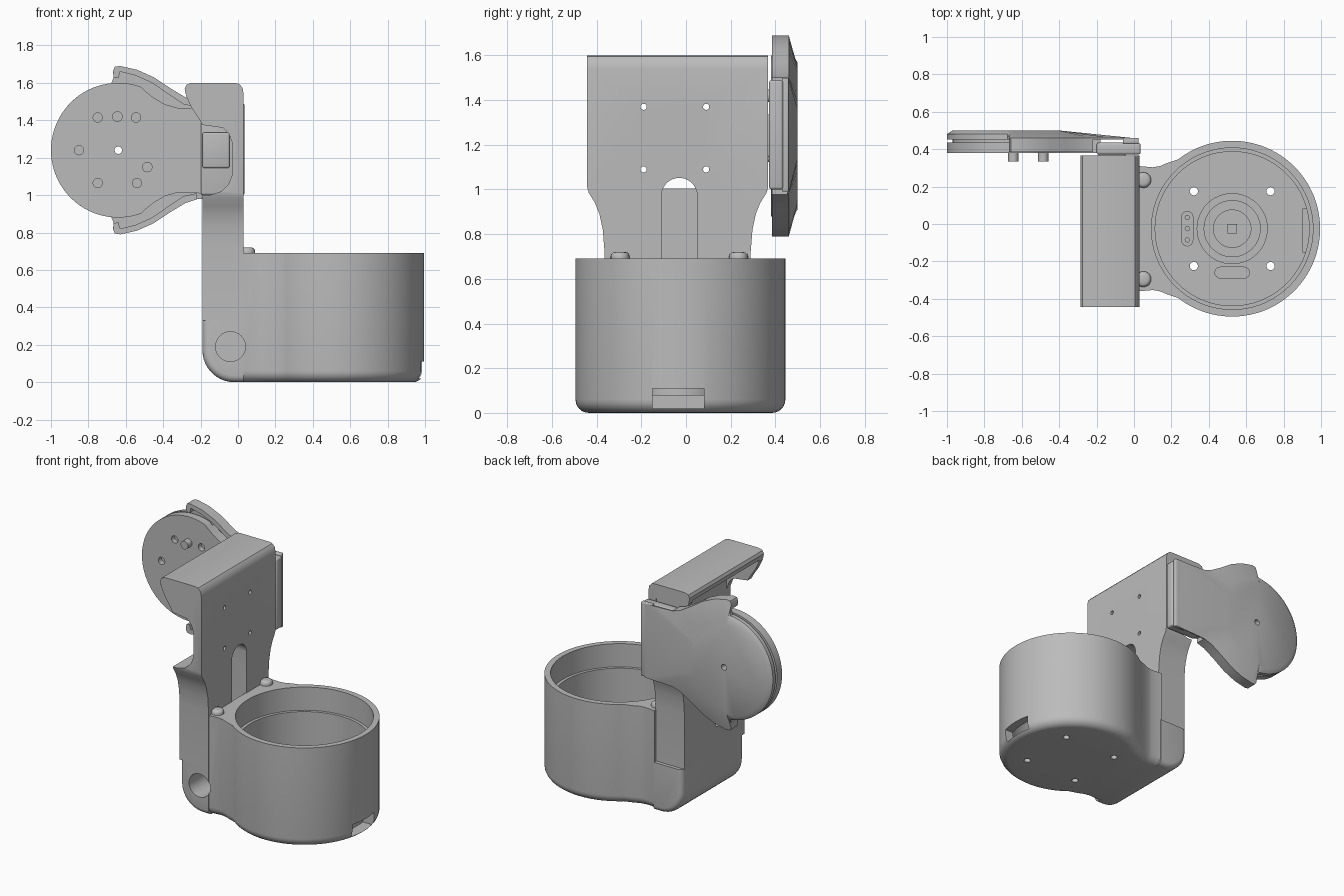
import bpy, bmesh, math
from mathutils import Vector

if "Cube" in bpy.data.objects:
    bpy.data.objects.remove(bpy.data.objects["Cube"])

grey = bpy.data.materials.new("plain grey")
grey.diffuse_color = (0.5, 0.5, 0.5, 1)
grey.use_nodes = True
grey.node_tree.nodes["Principled BSDF"].inputs["Base Color"].default_value = grey.diffuse_color

CX, CY = 0.525, -0.025      # cup axis
DX, DZ = -0.64, 1.24        # lid disc axis
AY = -0.0375                # arm centre line


def place(axis, p, t):
    return {'x': (t, p[0], p[1]), 'y': (p[0], t, p[1]), 'z': (p[0], p[1], t)}[axis]


def finish(ob, angle=35):
    ob.data.shade_smooth()
    ob.data.set_sharp_from_angle(angle=math.radians(angle))


def from_bm(name, bm):
    bmesh.ops.recalc_face_normals(bm, faces=bm.faces[:])
    me = bpy.data.meshes.new(name)
    bm.to_mesh(me)
    bm.free()
    me.materials.append(grey)
    ob = bpy.data.objects.new(name, me)
    bpy.context.collection.objects.link(ob)
    finish(ob)
    return ob


def prism(name, pts, axis, a, b, bevel=0, segs=5, rule=None):
    """Extrude a 2D outline along an axis, optionally rounding edges chosen by a rule."""
    bm = bmesh.new()
    lo = [bm.verts.new(place(axis, p, a)) for p in pts]
    hi = [bm.verts.new(place(axis, p, b)) for p in pts]
    bm.faces.new(lo)
    bm.faces.new(hi)
    n = len(pts)
    for i in range(n):
        j = (i + 1) % n
        bm.faces.new((lo[i], lo[j], hi[j], hi[i]))
    bmesh.ops.recalc_face_normals(bm, faces=bm.faces[:])
    if bevel:
        es = [e for e in bm.edges if rule(e.verts[0].co, e.verts[1].co)]
        bmesh.ops.bevel(bm, geom=es, offset=bevel, segments=segs, profile=0.5,
                        affect='EDGES', clamp_overlap=True)
    return from_bm(name, bm)


def arc(cx, cy, r, a0=0, a1=360, n=32, closed=True):
    m = n if closed else n - 1
    return [(cx + r * math.cos(math.radians(a0 + (a1 - a0) * i / m)),
             cy + r * math.sin(math.radians(a0 + (a1 - a0) * i / m))) for i in range(n)]


def rod(name, cx, cy, r, axis, a, b, n=24, **kw):
    return prism(name, arc(cx, cy, r, n=n), axis, a, b, **kw)


def box(name, x0, x1, y0, y1, z0, z1, bevel=0.0):
    return prism(name, [(x0, y0), (x1, y0), (x1, y1), (x0, y1)], 'z', z0, z1,
                 bevel, 3, lambda p, q: True)


def boolean(ob, tools, op='DIFFERENCE'):
    for t in tools:
        m = ob.modifiers.new("cut", 'BOOLEAN')
        m.operation, m.solver, m.object = op, 'EXACT', t
    dg = bpy.context.evaluated_depsgraph_get()
    me = bpy.data.meshes.new_from_object(ob.evaluated_get(dg))
    ob.modifiers.clear()
    ob.data = me
    finish(ob)


def discard(tools):
    for t in tools:
        bpy.data.objects.remove(t)


# ---- cup with its neck ----
neck = [(0.025, 0.335), (0.10, 0.328), (0.14, 0.335), (0.18, 0.352)]
rim = arc(CX, 0, 0.47, 128, -128, 72, closed=False)
outline = neck + rim + [(x, -y) for x, y in reversed(neck)]
cup = prism("cup", [(x, y + CY) for x, y in outline], 'z', 0, 0.69, 0.06, 6,
            lambda p, q: max(p.z, q.z) < 0.01 and max(p.x, q.x) > 0.03)
screws = [(CX + sx * 0.205, CY + sy * 0.2) for sx in (-1, 1) for sy in (-1, 1)]
tools = [rod("cut", CX, CY, 0.432, 'z', 0.53, 0.9, 72),
         rod("cut", CX, CY, 0.412, 'z', 0.08, 0.6, 72),
         box("cut", 0.9, 1.1, -0.15, 0.08, 0.02, 0.11)]
tools += [rod("cut", x, y, 0.022, 'z', -0.1, 0.2, 16) for x, y in screws]
boolean(cup, tools)
discard(tools)

# ---- socket and raised pads on the cup floor ----
socket = rod("floor_socket", CX, CY, 0.19, 'z', 0.07, 0.2, 48)
tools = [rod("cut", CX, CY, 0.15, 'z', 0.15, 0.3, 48),
         rod("cut", CX, CY, 0.10, 'z', 0.11, 0.3, 48)]
boolean(socket, tools)
discard(tools)
box("socket_key", CX - 0.025, CX + 0.025, CY - 0.025, CY + 0.025, 0.1, 0.13)


def pad(name, x, y, length, upright):
    r, h = 0.032, length / 2 - 0.032
    pts = [(r * c, h + r * s) for c, s in arc(0, 0, 1, 0, 180, 9, False)]
    pts += [(-a, -b) for a, b in pts]
    pts = pts if upright else [(b, -a) for a, b in pts]
    prism(name, [(x + a, y + b) for a, b in pts], 'z', 0.07, 0.1)


pad("side_pad", 0.285, CY, 0.19, True)
pad("front_pad", CX, -0.26, 0.19, False)
for i in (-1, 0, 1):
    rod("pad_stud", 0.285, CY + i * 0.06, 0.014, 'z', 0.09, 0.11, 12)
for y in (0.235, -0.295):
    rod("neck_pin", 0.05, y, 0.042, 'z', 0.6, 0.72, 20, bevel=0.02, segs=3,
        rule=lambda p, q: min(p.z, q.z) > 0.71)

# ---- hinge base under the arm ----
y0, y1 = CY - 0.338, CY + 0.338
prof = [(0.03, 0.335), (-0.19, 0.335)] + arc(-0.02, 0.17, 0.17, 180, 270, 12, False) + [(0.03, 0)]
base = prism("hinge_base", prof, 'y', y0, y1, 0.035, 4,
             lambda p, q: abs(p.y - q.y) < 1e-4 and min(p.x, q.x) < 0.02 and min(p.z, q.z) < 0.3)
tools = [rod("cut", -0.04, 0.19, 0.08, 'y', y0 - 0.1, y0 + 0.25, 32)]
boolean(base, tools)
boolean(cup, tools)
discard(tools)

# ---- arm: side profile crossed with front outline ----
prof = [(0.03, 0.33), (0.03, 1.54), (0.024, 1.575), (0.005, 1.595), (-0.02, 1.6), (-0.25, 1.6),
        (-0.275, 1.59), (-0.285, 1.57), (-0.28, 1.54), (-0.06, 1.53), (-0.03, 1.5),
        (-0.03, 1.11), (-0.05, 1.06), (-0.09, 1.02), (-0.15, 1.0), (-0.19, 1.0), (-0.19, 0.33)]
arm = prism("arm", prof, 'y', -0.6, 0.6)
half = [(0.405, 1.61), (0.405, 1.01), (0.398, 0.985), (0.37, 0.94), (0.35, 0.89),
        (0.335, 0.82), (0.327, 0.72), (0.327, 0.32)]
front = [(AY + y, z) for y, z in half] + [(AY - y, z) for y, z in reversed(half)]
shape = prism("cut", front, 'x', -0.5, 0.5)
boolean(arm, [shape], 'INTERSECT')
slot = arc(-0.03, 0.972, 0.08, 0, 180, 16, False) + [(-0.11, 0.6), (0.05, 0.6)]
tools = [prism("cut", slot, 'x', -0.14, 0.2)]
tools += [rod("cut", y, z, 0.014, 'x', -0.1, 0.1, 12) for y in (-0.19, 0.09) for z in (1.09, 1.37)]
tools += [rod("cut", -0.08, z, 0.03, 'x', -0.3, -0.165, 16) for z in (0.52, 0.68)]
boolean(arm, tools)
discard(tools + [shape])

# gussets closing both ends of the hooked cap
gusset = [(0.0, 1.56), (-0.27, 1.56), (-0.278, 1.53), (-0.25, 1.47), (-0.21, 1.41),
          (-0.19, 1.375), (-0.08, 1.36), (-0.05, 1.33), (0.0, 1.2)]
for name, a in (("cap_gusset_front", AY - 0.404), ("cap_gusset_rear", AY + 0.364)):
    prism(name, gusset, 'y', a, a + 0.04)

# ---- swinging lid ----
def mirrored(upper, disc):
    """Close an upper edge (right to left) with the disc arc and its mirror image."""
    up = [(x, DZ + z) for x, z in upper]
    return up + disc + [(x, 2 * DZ - z) for x, z in reversed(up)]


horn = [(-0.01, 0.255), (-0.12, 0.258), (-0.22, 0.262), (-0.28, 0.282), (-0.36, 0.33), (-0.45, 0.39),
        (-0.54, 0.43), (-0.63, 0.45), (-0.658, 0.446), (-0.668, 0.425), (-0.664, 0.39)]
back = mirrored(horn, arc(DX, DZ, 0.36, 96, 264, 48, False))

# domed back cover lofted from the outline to a smaller flat
bm = bmesh.new()
rings = [[], [], []]
for x, z in back:
    d = Vector((x - DX, z - DZ))
    r = d.length
    inner = max(0.26, 0.33 - 0.3 * max(0, r - 0.36)) / r
    edge = 0.48 if r < 0.37 else 0.46
    rings[0].append(bm.verts.new((x, 0.452, z)))
    rings[1].append(bm.verts.new((x, edge, z)))
    rings[2].append(bm.verts.new((DX + d.x * inner, 0.5, DZ + d.y * inner)))
n = len(back)
for lo, hi in zip(rings, rings[1:]):
    for i in range(n):
        j = (i + 1) % n
        bm.faces.new((lo[i], lo[j], hi[j], hi[i]))
bm.faces.new(rings[0])
bm.faces.new(rings[2])
cover = from_bm("lid_cover", bm)

# front plate, spacer and neck
waist = [(-0.18, 0.235), (-0.24, 0.225), (-0.32, 0.225), (-0.39, 0.245), (-0.45, 0.28), (-0.5, 0.32)]
plate = prism("lid_front_plate", mirrored(waist, arc(DX, DZ, 0.36, 70, 290, 60, False)),
              'y', 0.38, 0.435)
spacer = rod("lid_spacer", DX, DZ, 0.33, 'y', 0.43, 0.46, 48)
prism("lid_neck", mirrored(waist, []), 'y', 0.385, 0.458)
through = [rod("cut", DX, DZ, 0.02, 'y', 0.2, 0.7, 16)]
pockets = [rod("cut", x, z, 0.025, 'y', 0.3, 0.415, 16) for x, z in
           ((-0.75, 1.415), (-0.545, 1.415), (-0.85, 1.24), (-0.44, 1.24), (-0.75, 1.065), (-0.54, 1.065))]
boolean(plate, through + pockets)
boolean(spacer, through)
boolean(cover, through)
discard(through + pockets)
for x, z in ((-0.645, 1.42), (-0.485, 1.15)):
    rod("lid_peg", x, z, 0.028, 'y', 0.335, 0.39, 20)

# curved side walls of the lid, mirrored top and bottom
outer = horn[2:]
inner = [(-0.64, 0.385), (-0.63, 0.42), (-0.55, 0.4), (-0.46, 0.36), (-0.38, 0.305),
         (-0.29, 0.245), (-0.22, 0.23)]
for name, s in (("lid_wall_top", 1), ("lid_wall_bottom", -1)):
    prism(name, [(x, DZ + s * z) for x, z in outer + inner], 'y', 0.385, 0.456)

# hinge tab and latch joining lid and arm
box("hinge_tab", -0.2, 0.035, 0.372, 0.435, 1.0, 1.49, 0.012)
box("hinge_strip", -0.06, 0.025, 0.43, 0.46, 0.99, 1.5, 0.006)
box("latch", -0.19, -0.045, 0.355, 0.38, 1.145, 1.335, 0.01)
